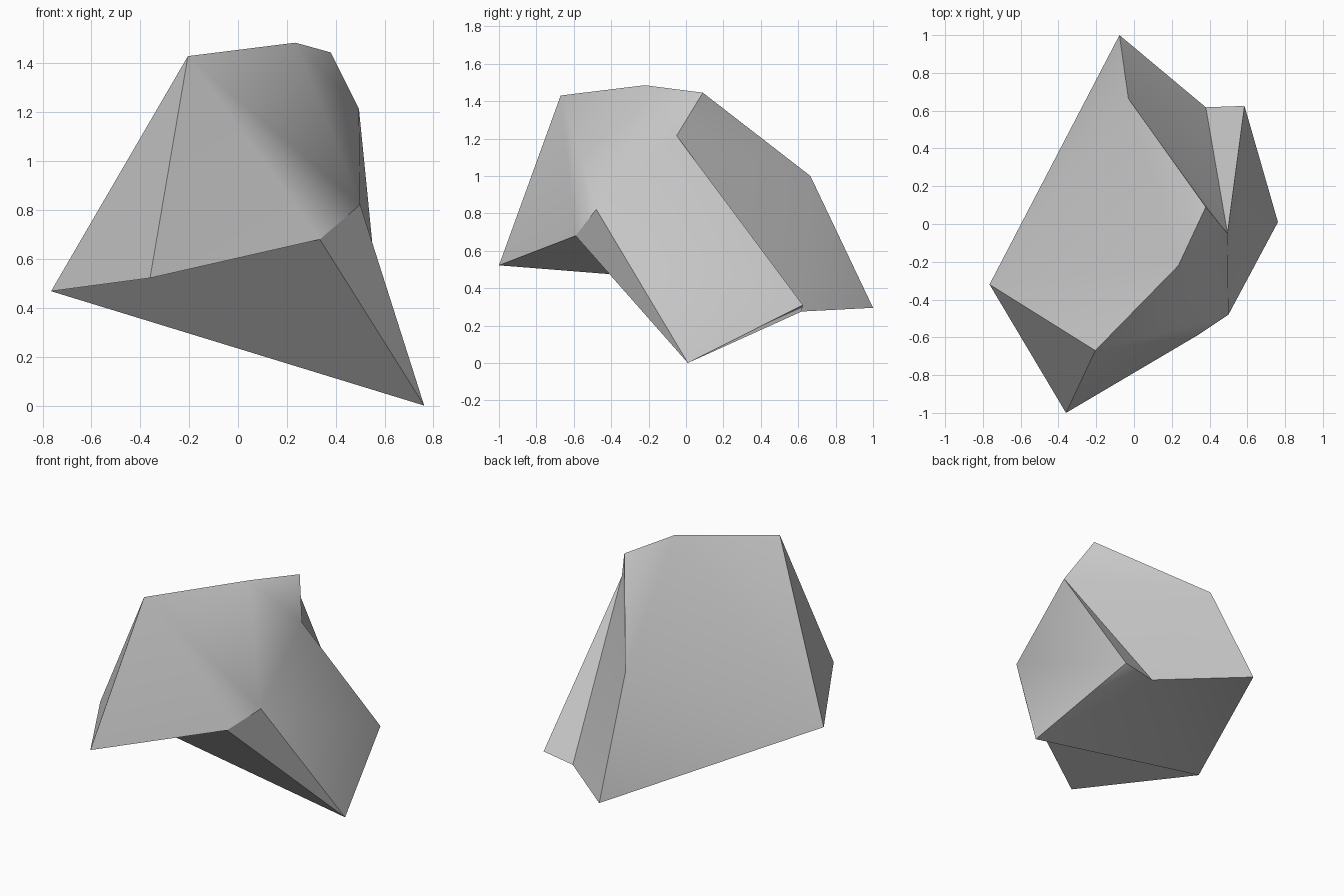
import bpy
import bmesh
import math

if "Cube" in bpy.data.objects:
    bpy.data.objects.remove(bpy.data.objects["Cube"])

# Corners of the boulder
CORNERS = {
    "A": (-0.765, -0.32, 0.468), # left tip
    "B": (-0.36, -1.00, 0.522),  # front tip
    "C": (-0.205, -0.67, 1.43),  # crown, front
    "D": (0.235, -0.22, 1.485),  # crown, top
    "E": (0.38, 0.09, 1.445),    # crown, back
    "F": (0.495, -0.05, 1.215),  # right shoulder
    "G": (0.50, -0.48, 0.822),   # right front ledge
    "H": (0.762, 0.01, 0.0),     # foot
    "I": (0.585, 0.625, 0.31),   # right back, outer
    "J": (0.38, 0.618, 0.275),   # right back, inner
    "K": (-0.077, 1.00, 0.295),  # back tip
    "L": (-0.03, 0.665, 1.00),   # back shoulder
    "M": (0.335, -0.59, 0.68),   # front overhang
}

# Facets, grouped by side
FACETS = (
    "ABC BMC CMG CGD DGF DFE "   # front and crown
    "DEL ACD ADL ALK "           # left slope
    "LEF LFJ LJK FIJ FGI GHI "   # back and right
    "HJI HJA JKA GMH AMH ABM"    # underside
).split()

bm = bmesh.new()
verts = {name: bm.verts.new(co) for name, co in CORNERS.items()}
for facet in FACETS:
    bm.faces.new([verts[c] for c in facet])
bmesh.ops.recalc_face_normals(bm, faces=bm.faces[:])
mesh = bpy.data.meshes.new("boulder")
bm.to_mesh(mesh)
bm.free()

# Grey stone
stone = bpy.data.materials.new("grey_stone")
stone.diffuse_color = (0.57, 0.57, 0.57, 1.0)
stone.use_nodes = True
stone.node_tree.nodes["Principled BSDF"].inputs["Base Color"].default_value = stone.diffuse_color
mesh.materials.append(stone)

boulder = bpy.data.objects.new("boulder", mesh)
bpy.context.collection.objects.link(boulder)

# Soft shading over shallow folds, crisp ridges elsewhere
bpy.context.view_layer.objects.active = boulder
boulder.select_set(True)
bpy.ops.object.shade_smooth_by_angle(angle=math.radians(38))

# Crisp lip under the front ledge
names = list(CORNERS)
lip = {names.index("G"), names.index("M")}
for edge in mesh.edges:
    if set(edge.vertices) == lip:
        edge.use_edge_sharp = True

weighted = boulder.modifiers.new("weighted_normals", "WEIGHTED_NORMAL")
weighted.keep_sharp = True
